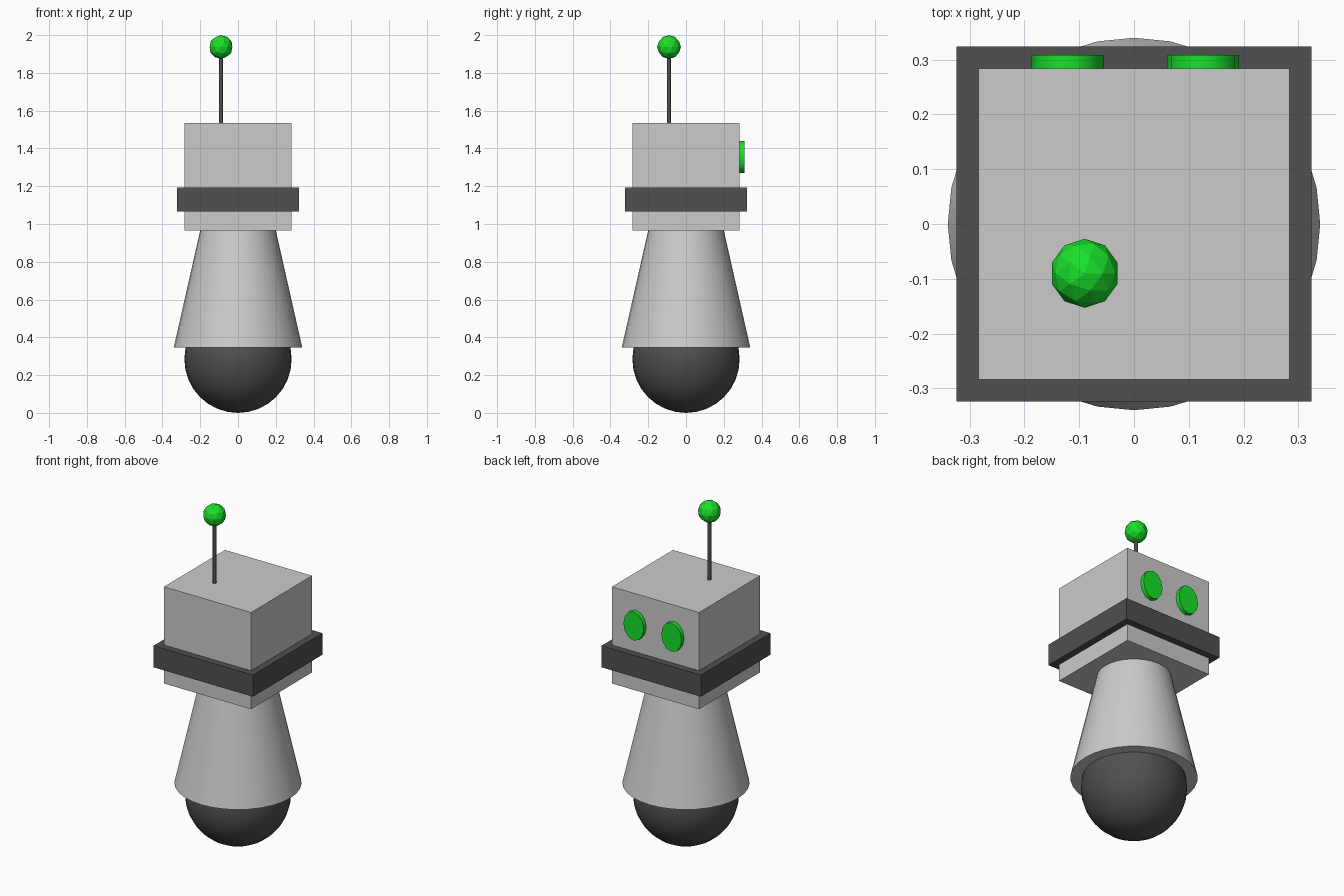
import bpy
import math

if "Cube" in bpy.data.objects:
    bpy.data.objects.remove(bpy.data.objects["Cube"])


def material(name, rgb):
    m = bpy.data.materials.new(name)
    m.diffuse_color = (*rgb, 1)
    m.use_nodes = True
    m.node_tree.nodes["Principled BSDF"].inputs["Base Color"].default_value = m.diffuse_color
    return m


dark = material("dark", (0.08, 0.08, 0.08))
green = material("green", (0.01, 0.75, 0.025))


def finish(name, mat=None, smooth=False):
    ob = bpy.context.object
    ob.name = name
    if mat:
        ob.data.materials.append(mat)
    if smooth:
        bpy.ops.object.shade_smooth_by_angle(angle=math.radians(40))
    return ob


def box(name, half, z0, z1, mat=None):
    bpy.ops.mesh.primitive_cube_add(size=1, location=(0, 0, (z0 + z1) / 2))
    bpy.context.object.scale = (2 * half, 2 * half, z1 - z0)
    bpy.ops.object.transform_apply(location=False, rotation=False)
    return finish(name, mat)


# Rolling ball at the base
bpy.ops.mesh.primitive_uv_sphere_add(segments=32, ring_count=16, radius=0.284, location=(0, 0, 0.284))
finish("base_ball", dark, True)

# Tapered body
bpy.ops.mesh.primitive_cone_add(vertices=32, radius1=0.34, radius2=0.2, depth=0.62, location=(0, 0, 0.657))
finish("body", None, True)

# Head and the band around it
box("head", 0.284, 0.965, 1.535)
box("head_band", 0.324, 1.065, 1.192, dark)

# Oval eyes on the back (+y) face
for name, x in (("eye_left", -0.121), ("eye_right", 0.126)):
    bpy.ops.mesh.primitive_cylinder_add(vertices=12, radius=1, depth=0.06, location=(x, 0.279, 1.355),
                                        rotation=(math.pi / 2, 0, 0))
    bpy.context.object.scale = (0.066, 0.085, 1)
    bpy.ops.object.transform_apply(location=False)
    finish(name, green, True)

# Antenna rod and faceted tip
bpy.ops.mesh.primitive_cylinder_add(vertices=12, radius=0.01, depth=0.42, location=(-0.09, -0.09, 1.71))
finish("antenna_rod", dark, True)
bpy.ops.mesh.primitive_ico_sphere_add(subdivisions=2, radius=0.063, location=(-0.09, -0.09, 1.937))
finish("antenna_tip", green)
